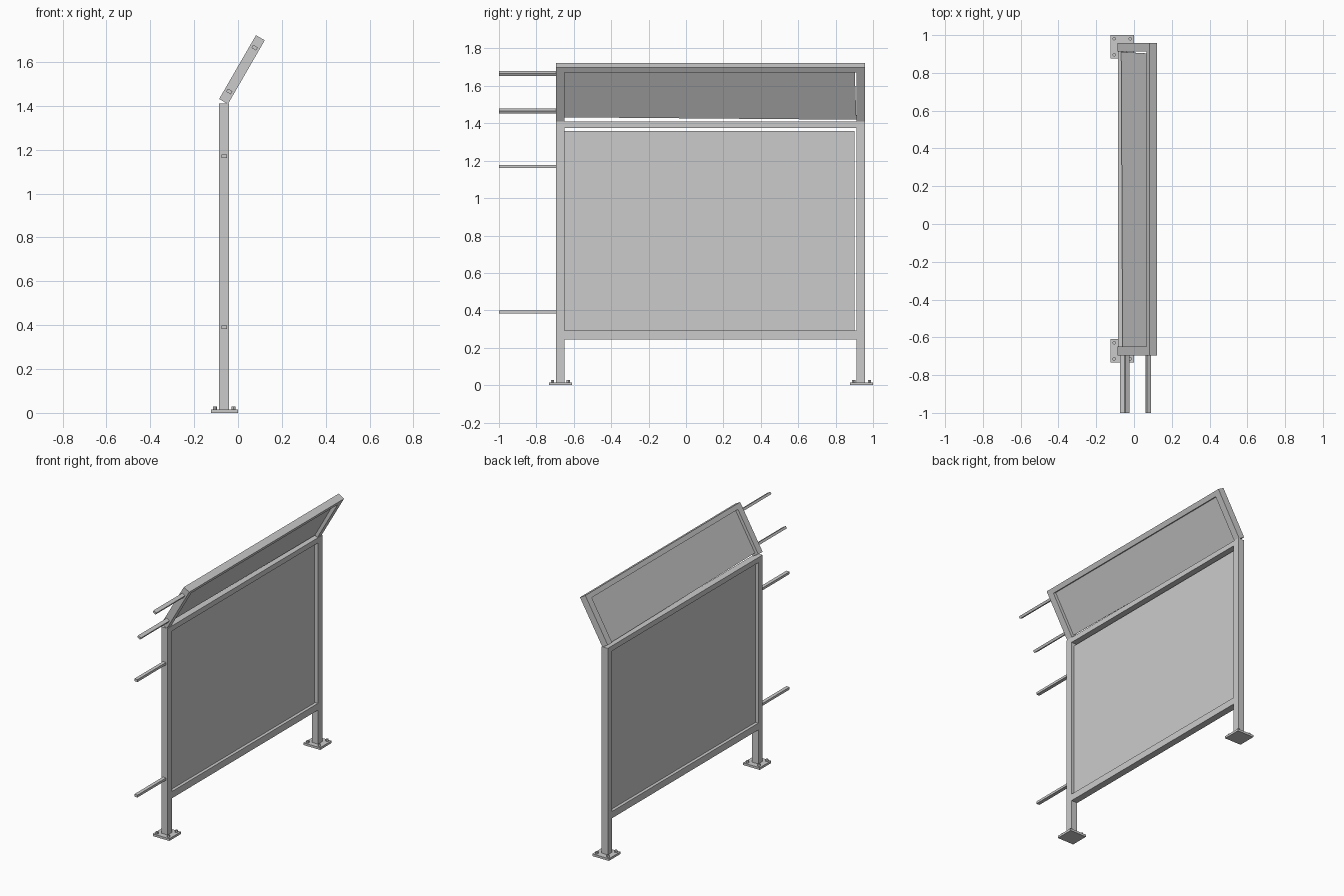
import bpy, bmesh, math
from mathutils import Vector, Matrix

if "Cube" in bpy.data.objects:
    bpy.data.objects.remove(bpy.data.objects["Cube"])

TILT = math.radians(30)
# Frame of the leaning top section: local x = depth, local z = along the slope
SLOPE = Matrix.Translation((-0.066, 0, 1.42)) @ Matrix.Rotation(TILT, 4, 'Y')
FLAT = Matrix.Identity(4)


def finish(name, bm, matrix):
    bmesh.ops.transform(bm, matrix=matrix, verts=bm.verts)
    bmesh.ops.recalc_face_normals(bm, faces=bm.faces)
    me = bpy.data.meshes.new(name)
    bm.to_mesh(me)
    bm.free()
    ob = bpy.data.objects.new(name, me)
    bpy.context.collection.objects.link(ob)
    return ob


def box(name, x, y, z, matrix=FLAT):
    bm = bmesh.new()
    bmesh.ops.create_cube(bm, size=1)
    for v in bm.verts:
        v.co = Vector([(a + b) / 2 + c * (b - a) for (a, b), c in zip((x, y, z), v.co)])
    return finish(name, bm, matrix)


def panel(name, corners, x, matrix=FLAT, thick=0.004):
    # Thin sheet from four (y, z) corners
    bm = bmesh.new()
    face = bm.faces.new([bm.verts.new((x - thick / 2, y, z)) for y, z in corners])
    ext = bmesh.ops.extrude_face_region(bm, geom=[face], use_keep_orig=True)
    for g in ext['geom']:
        if isinstance(g, bmesh.types.BMVert):
            g.co.x += thick
    return finish(name, bm, matrix)


def bolt(name, x, y):
    bm = bmesh.new()
    bmesh.ops.create_cone(bm, cap_ends=True, segments=12, radius1=0.009, radius2=0.009, depth=0.014)
    ob = finish(name, bm, Matrix.Translation((x, y, 0.021)))
    bpy.ops.object.select_all(action='DESELECT')
    ob.select_set(True)
    bpy.context.view_layer.objects.active = ob
    bpy.ops.object.shade_smooth_by_angle()


POST_X = (-0.086, -0.040)
HALF = (-0.0232, 0.0232)

# Posts with base plates, bolts and leaning upper arms
for side, y0, y1, p0, p1 in (("near", -0.695, -0.649, -0.733, -0.61),
                             ("far", 0.912, 0.958, 0.877, 1.0)):
    box(side + "_post", POST_X, (y0, y1), (0.015, 1.41))
    box(side + "_base_plate", (-0.124, 0.0), (p0, p1), (0, 0.015))
    for i, bx in enumerate((-0.105, -0.020)):
        for j, by in enumerate((p0 + 0.019, p1 - 0.019)):
            bolt(f"{side}_bolt_{i}{j}", bx, by)
    box(side + "_upper_arm", HALF, (y0, y1), (0, 0.336), SLOPE)

# Cross rails
INNER = (-0.649, 0.912)
box("bottom_rail", POST_X, INNER, (0.245, 0.291))
box("middle_rail", POST_X, INNER, (1.375, 1.41))
box("upper_rail", HALF, INNER, (0.304, 0.336), SLOPE)

# Sheet panels, with a slim gap to the frame
panel("lower_panel", [(-0.649, 0.291), (0.902, 0.291), (0.902, 1.358), (-0.649, 1.358)], -0.063)
panel("upper_panel", [(-0.649, 0.015), (0.911, 0.0), (0.902, 0.304), (-0.649, 0.304)], 0, SLOPE)

# Connecting rods sticking out of the near side
ROD_Y = (-1.0, -0.69)
for i, z in enumerate((0.39, 1.17)):
    box(f"lower_rod_{i}", (-0.075, -0.051), ROD_Y, (z - 0.008, z + 0.008))
for i, s in enumerate((0.053, 0.284)):
    box(f"upper_rod_{i}", (-0.012, 0.012), ROD_Y, (s - 0.008, s + 0.008), SLOPE)
